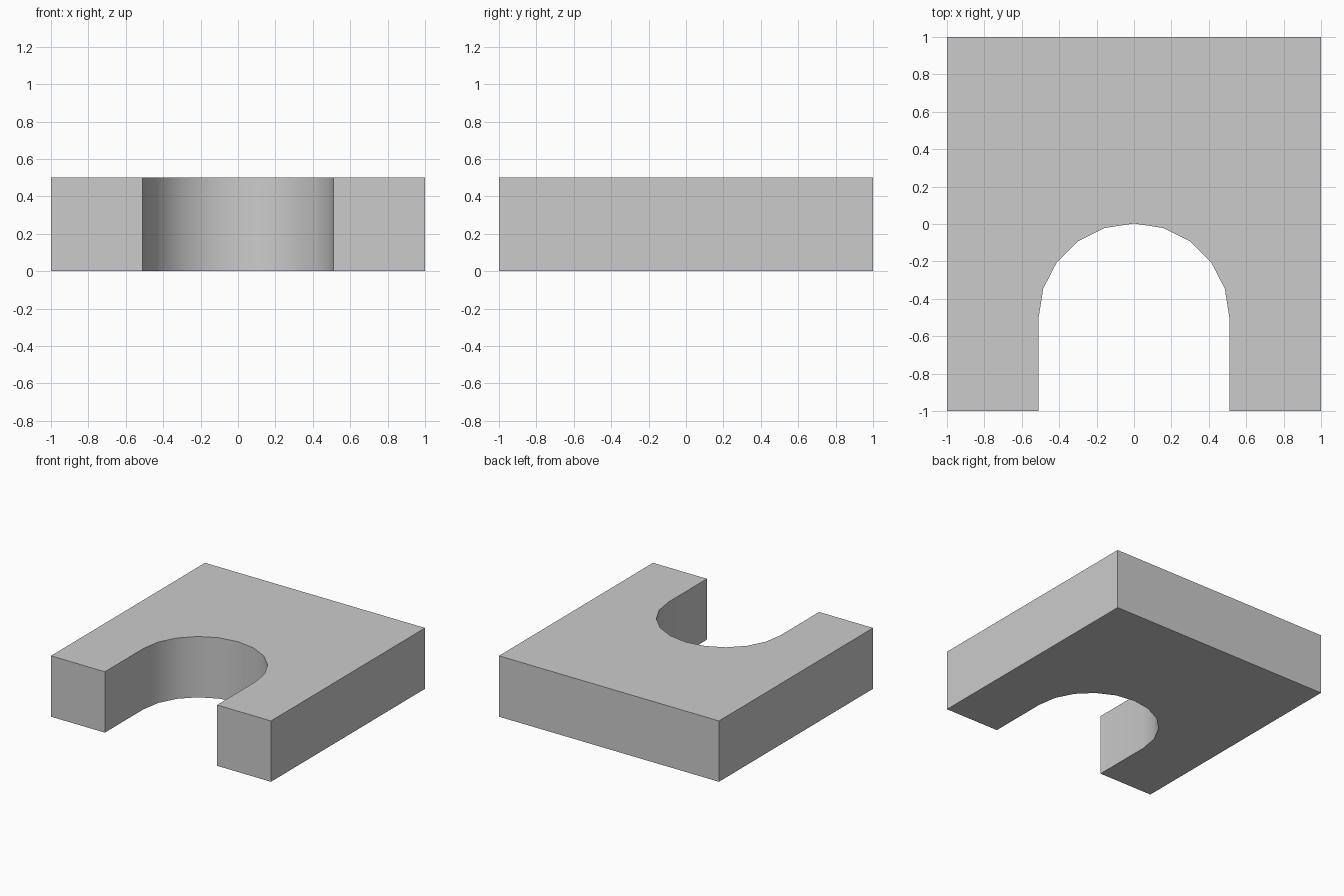
import bpy, bmesh
from math import sin, cos, pi, radians

if "Cube" in bpy.data.objects:
    bpy.data.objects.remove(bpy.data.objects["Cube"])

HEIGHT = 0.5
RX, RY, ARCH_Y, SEGMENTS = 0.51, 0.503, -0.5, 10

# Outline: square block with a round-topped slot open to the front
arch = [(RX * cos(pi * i / SEGMENTS), ARCH_Y + RY * sin(pi * i / SEGMENTS))
        for i in range(SEGMENTS + 1)]
outline = [(RX, -1), (1, -1), (1, 1), (-1, 1), (-1, -1), (-RX, -1)] + arch[::-1]

# Extrude the outline upward
bm = bmesh.new()
base = bm.faces.new([bm.verts.new((x, y, 0)) for x, y in outline])
top = bmesh.ops.extrude_face_region(bm, geom=[base], use_keep_orig=True)["geom"]
bmesh.ops.translate(bm, vec=(0, 0, HEIGHT),
                    verts=[g for g in top if isinstance(g, bmesh.types.BMVert)])
bmesh.ops.recalc_face_normals(bm, faces=bm.faces)

mesh = bpy.data.meshes.new("slotted_block")
bm.to_mesh(mesh)
bm.free()
block = bpy.data.objects.new("slotted_block", mesh)
bpy.context.collection.objects.link(block)

# Smooth arch wall, sharp block edges
bpy.context.view_layer.objects.active = block
block.select_set(True)
bpy.ops.object.shade_smooth_by_angle(angle=radians(30))
